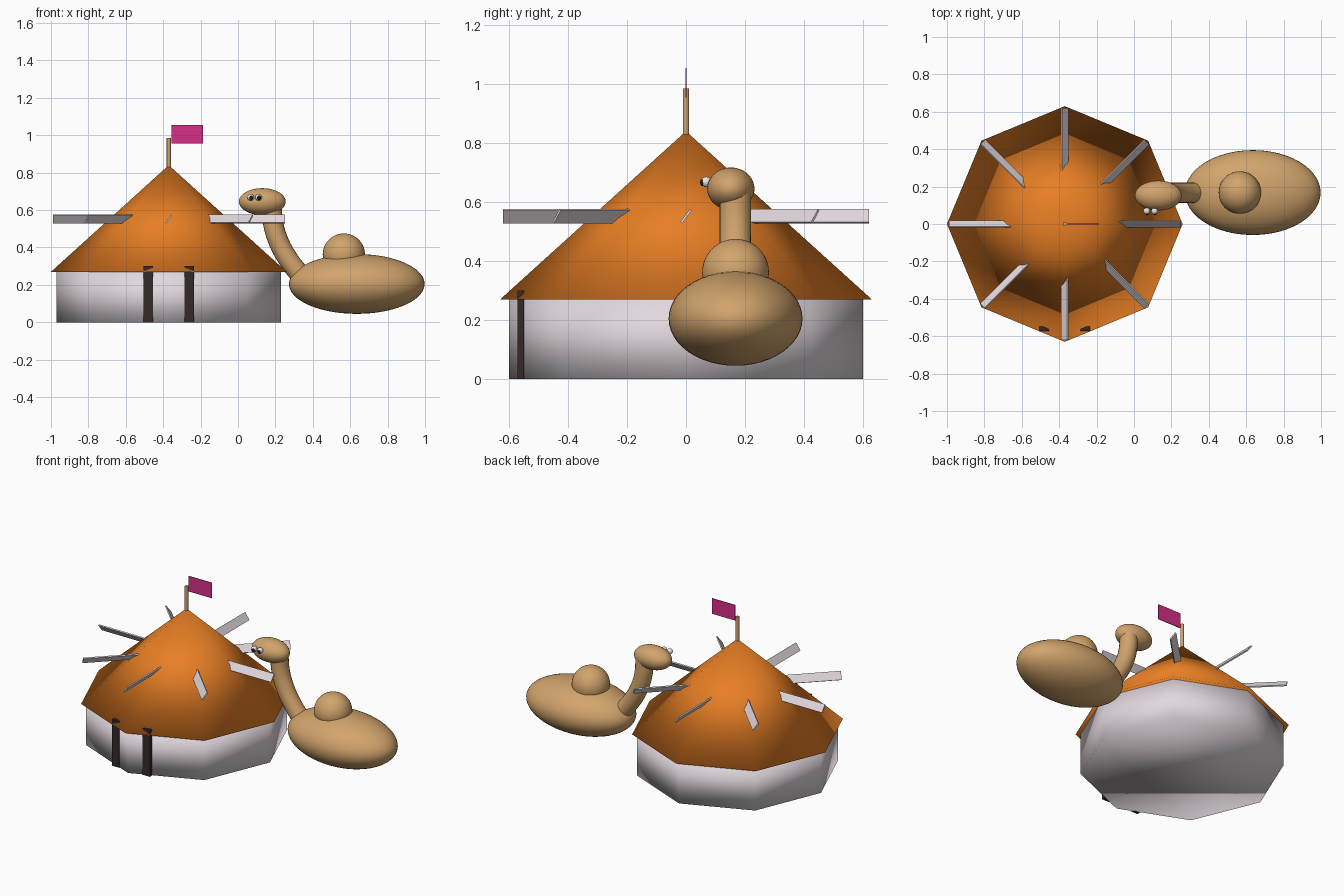
import bpy
import bmesh
from math import radians, cos, sin
from mathutils import Vector, Matrix

cube = bpy.data.objects.get("Cube")
if cube:
    bpy.data.objects.remove(cube, do_unlink=True)


def material(name, rgb):
    m = bpy.data.materials.new(name)
    m.use_nodes = True
    m.diffuse_color = (*rgb, 1)
    m.node_tree.nodes["Principled BSDF"].inputs["Base Color"].default_value = (*rgb, 1)
    return m


ORANGE = material("orange canvas", (0.8, 0.21, 0.018))
WHITE = material("pale plaster", (0.76, 0.69, 0.73))
TAN = material("sandy tan", (0.64, 0.37, 0.15))
MAGENTA = material("magenta cloth", (0.66, 0.028, 0.25))
BROWN = material("dark wood", (0.035, 0.022, 0.02))
EYE_WHITE = material("eye white", (0.8, 0.8, 0.8))
BLACK = material("pupil black", (0.01, 0.01, 0.012))

TENT_X = -0.37


def finish(obj, name, mat, smooth):
    obj.name = obj.data.name = name
    obj.data.materials.append(mat)
    for p in obj.data.polygons:
        p.use_smooth = smooth
    return obj


def cone(name, mat, r1, r2, z0, z1, sides=8, x=TENT_X, y=0):
    bm = bmesh.new()
    bmesh.ops.create_cone(bm, cap_ends=True, segments=sides, radius1=r1, radius2=r2,
                          depth=z1 - z0, matrix=Matrix.Translation((x, y, (z0 + z1) / 2)))
    if r2 == 0:
        bmesh.ops.remove_doubles(bm, verts=bm.verts, dist=1e-5)
    # turn so that a corner lies on +x
    best = max(bm.verts, key=lambda v: v.co.x - 0.001 * abs(v.co.y))
    if abs(best.co.y - y) > 1e-4:
        bmesh.ops.rotate(bm, verts=bm.verts, cent=(x, y, 0),
                         matrix=Matrix.Rotation(radians(180 / sides), 3, 'Z'))
    mesh = bpy.data.meshes.new(name)
    bm.to_mesh(mesh)
    bm.free()
    obj = bpy.data.objects.new(name, mesh)
    bpy.context.collection.objects.link(obj)
    return finish(obj, name, mat, True)


def box(name, mat, lo, hi):
    lo, hi = Vector(lo), Vector(hi)
    bpy.ops.mesh.primitive_cube_add(size=1, location=(lo + hi) / 2)
    obj = bpy.context.object
    obj.scale = hi - lo
    return finish(obj, name, mat, False)


def ellipsoid(name, mat, centre, radii, segments=48, rings=24):
    bpy.ops.mesh.primitive_uv_sphere_add(segments=segments, ring_count=rings,
                                         radius=1, location=centre)
    obj = bpy.context.object
    obj.scale = radii
    return finish(obj, name, mat, True)


# Tent: octagonal wall, roof and pole
cone("tent_wall", WHITE, 0.6, 0.6, 0, 0.27)
cone("tent_roof", ORANGE, 0.63, 0, 0.27, 0.84)
pole = cone("flag_pole", TAN, 0.011, 0.011, 0.78, 0.985, 24)
bpy.ops.object.select_all(action='DESELECT')
pole.select_set(True)
bpy.context.view_layer.objects.active = pole
bpy.ops.object.shade_smooth_by_angle()

# Flag
box("flag", MAGENTA, (-0.355, -0.002, 0.955), (-0.187, 0.002, 1.055))

# Door posts
for side, x in (("right", -0.48), ("left", -0.26)):
    box("door_post_" + side, BROWN, (x - 0.026, -0.571, 0), (x + 0.026, -0.549, 0.3))

# Eight tilted slats radiating from the roof
for i in range(8):
    a = radians(45 * i)
    mid = 0.43
    bpy.ops.mesh.primitive_cube_add(
        size=1, location=(TENT_X + mid * cos(a), mid * sin(a), 0.552))
    slat = bpy.context.object
    slat.scale = (0.38, 0.054, 0.008)
    slat.rotation_euler = (radians(53), 0, a)
    finish(slat, "roof_slat_%d" % (i + 1), WHITE, False)

# Camel body, hump and head
ellipsoid("camel_body", TAN, (0.635, 0.168, 0.205), (0.363, 0.227, 0.16))
ellipsoid("camel_hump", TAN, (0.566, 0.168, 0.362), (0.113, 0.113, 0.113))
ellipsoid("camel_head", TAN, (0.13, 0.152, 0.645), (0.125, 0.08, 0.072))

# Camel neck: bevelled curve turned into a mesh
curve = bpy.data.curves.new("camel_neck", 'CURVE')
curve.dimensions = '3D'
curve.bevel_depth = 0.054
curve.bevel_resolution = 8
curve.use_fill_caps = True
path = [(0.18, 0.63), (0.188, 0.53), (0.218, 0.43), (0.27, 0.335), (0.335, 0.25)]
spline = curve.splines.new('BEZIER')
spline.bezier_points.add(len(path) - 1)
for point, (x, z) in zip(spline.bezier_points, path):
    point.co = (x, 0.167, z)
    point.handle_left_type = point.handle_right_type = 'AUTO'
neck = bpy.data.objects.new("camel_neck", curve)
bpy.context.collection.objects.link(neck)
bpy.ops.object.select_all(action='DESELECT')
neck.select_set(True)
bpy.context.view_layer.objects.active = neck
bpy.ops.object.convert(target='MESH')
neck = bpy.context.object
finish(neck, "camel_neck", TAN, True)
bpy.ops.object.shade_smooth_by_angle()

# Eyes with pupils
for side, x in (("right", 0.068), ("left", 0.11)):
    ellipsoid("eye_" + side, EYE_WHITE, (x, 0.069, 0.668), (0.018, 0.018, 0.018), 24, 12)
    ellipsoid("pupil_" + side, BLACK, (x + 0.002, 0.056, 0.666), (0.011, 0.008, 0.012), 24, 12)
